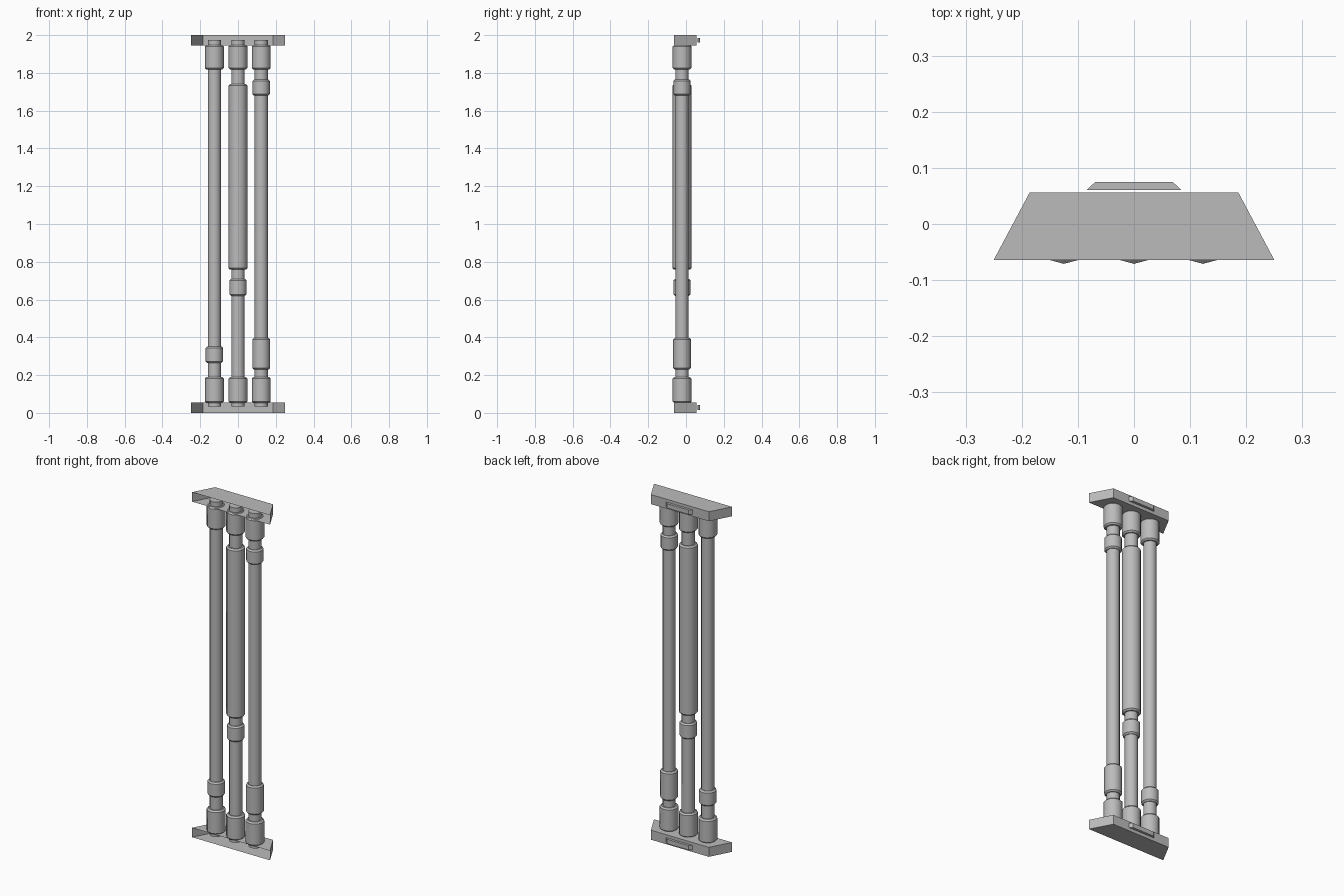
import bpy, bmesh, math

if "Cube" in bpy.data.objects:
    bpy.data.objects.remove(bpy.data.objects["Cube"], do_unlink=True)

grey = bpy.data.materials.new("plain_grey")
grey.use_nodes = True
grey.diffuse_color = (0.5, 0.5, 0.5, 1)
grey.node_tree.nodes["Principled BSDF"].inputs["Base Color"].default_value = (0.5, 0.5, 0.5, 1)

SIDES = 12
PIPE_Y = -0.021
PIPE_R = 0.035
BOX_H = 0.055


def finish(bm, name, smooth=False):
    mesh = bpy.data.meshes.new(name)
    bm.to_mesh(mesh)
    bm.free()
    mesh.materials.append(grey)
    obj = bpy.data.objects.new(name, mesh)
    bpy.context.collection.objects.link(obj)
    if smooth:
        bpy.ops.object.select_all(action="DESELECT")
        obj.select_set(True)
        bpy.context.view_layer.objects.active = obj
        bpy.ops.object.shade_smooth_by_angle(angle=math.radians(32))
    return obj


def lathe(name, x, profile):
    """Closed turned solid from (radius, height) pairs, listed bottom to top."""
    bm = bmesh.new()
    rings = []
    for r, z in profile:
        ring = []
        for i in range(SIDES):
            a = 2 * math.pi * i / SIDES
            ring.append(bm.verts.new((x + r * math.sin(a), PIPE_Y - r * math.cos(a), z)))
        rings.append(ring)
    for low, high in zip(rings, rings[1:]):
        for i in range(SIDES):
            j = (i + 1) % SIDES
            bm.faces.new((low[i], low[j], high[j], high[i]))
    bm.faces.new(rings[0][::-1])
    bm.faces.new(rings[-1])
    return finish(bm, name, True)


def collar(name, x, r, z0, z1, c=0.008):
    """Sleeve with chamfered ends."""
    return lathe(name, x, [(r - c, z0), (r, z0 + c), (r, z1 - c), (r - c, z1)])


def prism(name, outline, z0, z1, open_side=None):
    """Extruded outline; one side may be left open."""
    bm = bmesh.new()
    low = [bm.verts.new((x, y, z0)) for x, y in outline]
    high = [bm.verts.new((x, y, z1)) for x, y in outline]
    n = len(outline)
    bm.faces.new(low[::-1])
    bm.faces.new(high)
    for i in range(n):
        if i != open_side:
            j = (i + 1) % n
            bm.faces.new((low[i], low[j], high[j], high[i]))
    return finish(bm, name)


# End brackets, open at the front, each with a tab behind
bracket = [(-0.25, -0.064), (0.25, -0.064), (0.186, 0.056), (-0.186, 0.056)]
tab = [(-0.084, 0.061), (0.084, 0.061), (0.069, 0.075), (-0.069, 0.075)]
for end, z in (("lower", 0), ("upper", 2 - BOX_H)):
    prism(end + "_bracket", bracket, z, z + BOX_H, open_side=0)
    prism(end + "_back_tab", tab, z + 0.015, z + 0.041)

# Pipes: x position and sleeves as (radius, bottom, top)
pipes = {
    "right": (-0.125, [(0.046, 0.265, 0.352)]),
    "middle": (0, [(0.046, 0.62, 0.71), (0.05, 0.758, 1.74)]),
    "left": (0.123, [(0.047, 0.23, 0.397), (0.046, 1.68, 1.765)]),
}
for side, (x, sleeves) in pipes.items():
    lathe(side + "_pipe", x, [(PIPE_R, 0.034), (PIPE_R, 1.975)])
    collar(side + "_lower_cap", x, 0.05, BOX_H - 0.003, 0.19)
    collar(side + "_upper_cap", x, 0.05, 1.818, 2 - BOX_H + 0.003)
    for n, (r, z0, z1) in enumerate(sleeves, 1):
        collar(f"{side}_sleeve_{n}", x, r, z0, z1)
